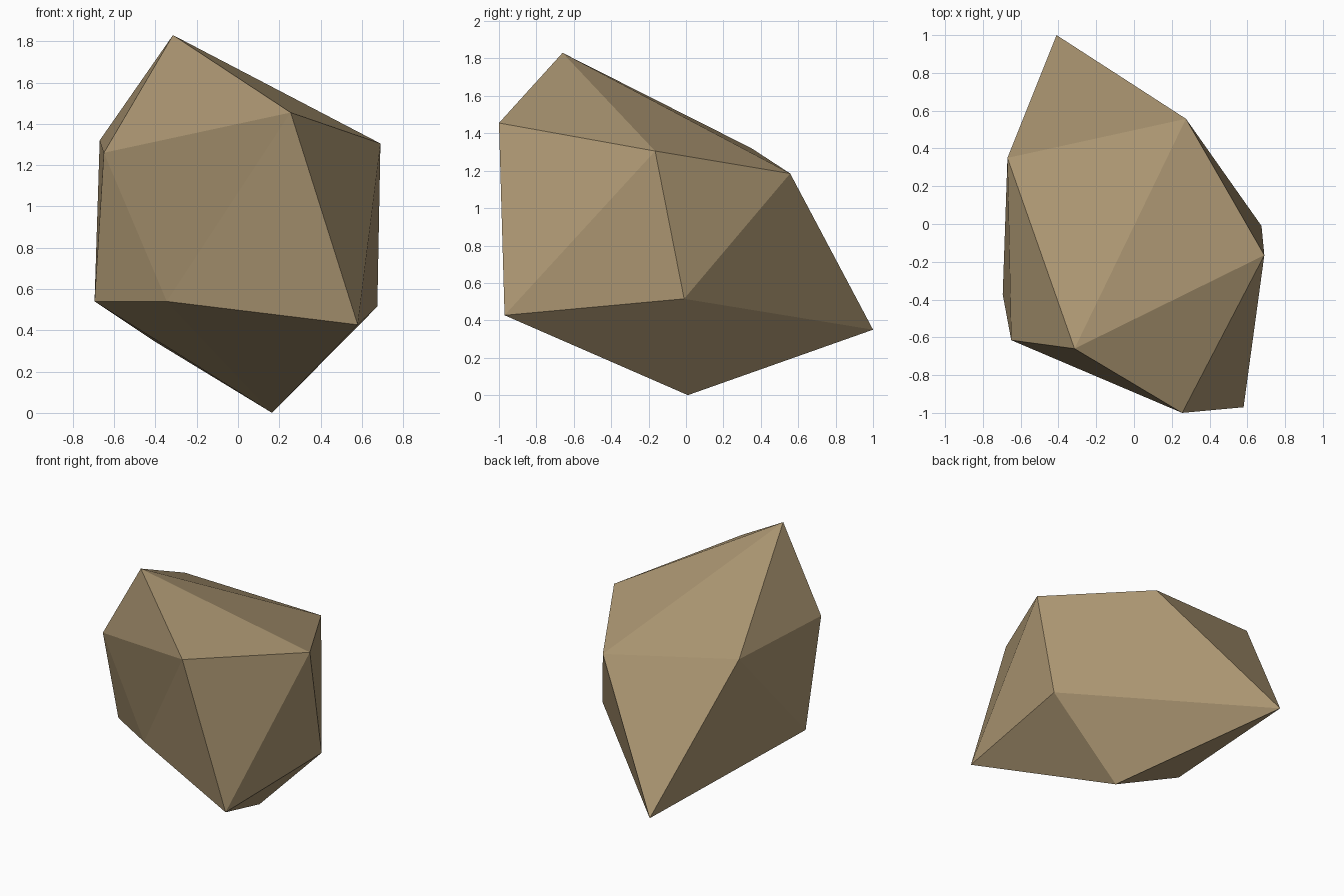
import bpy, bmesh

if "Cube" in bpy.data.objects:
    bpy.data.objects.remove(bpy.data.objects["Cube"])

# Rock: an irregular icosahedron - peak, upper ring, lower ring, foot
peak = (-0.315, -0.66, 1.83)
foot = (0.165, 0.01, 0.0)
upper = [(-0.65, -0.615, 1.26), (0.255, -1.0, 1.455), (0.69, -0.165, 1.305),
         (0.275, 0.557, 1.185), (-0.67, 0.35, 1.32)]
lower = [(-0.345, -0.58, 0.54), (0.58, -0.97, 0.427), (0.675, -0.01, 0.515),
         (-0.41, 1.0, 0.35), (-0.695, -0.373, 0.54)]

bm = bmesh.new()
p, f = bm.verts.new(peak), bm.verts.new(foot)
up = [bm.verts.new(c) for c in upper]
lo = [bm.verts.new(c) for c in lower]

# Cap fans and the zigzag belt between the rings
for i in range(5):
    j = (i + 1) % 5
    bm.faces.new((p, up[i], up[j]))
    bm.faces.new((up[i], lo[i], up[j]))
    bm.faces.new((up[j], lo[i], lo[j]))
    bm.faces.new((f, lo[j], lo[i]))
bmesh.ops.recalc_face_normals(bm, faces=bm.faces)

mesh = bpy.data.meshes.new("rock")
bm.to_mesh(mesh)
bm.free()

# Single sandy stone colour
stone = bpy.data.materials.new("sandy stone")
stone.diffuse_color = (0.41, 0.305, 0.168, 1)
stone.use_nodes = True
stone.node_tree.nodes["Principled BSDF"].inputs["Base Color"].default_value = stone.diffuse_color
mesh.materials.append(stone)
bpy.context.collection.objects.link(bpy.data.objects.new("rock", mesh))
